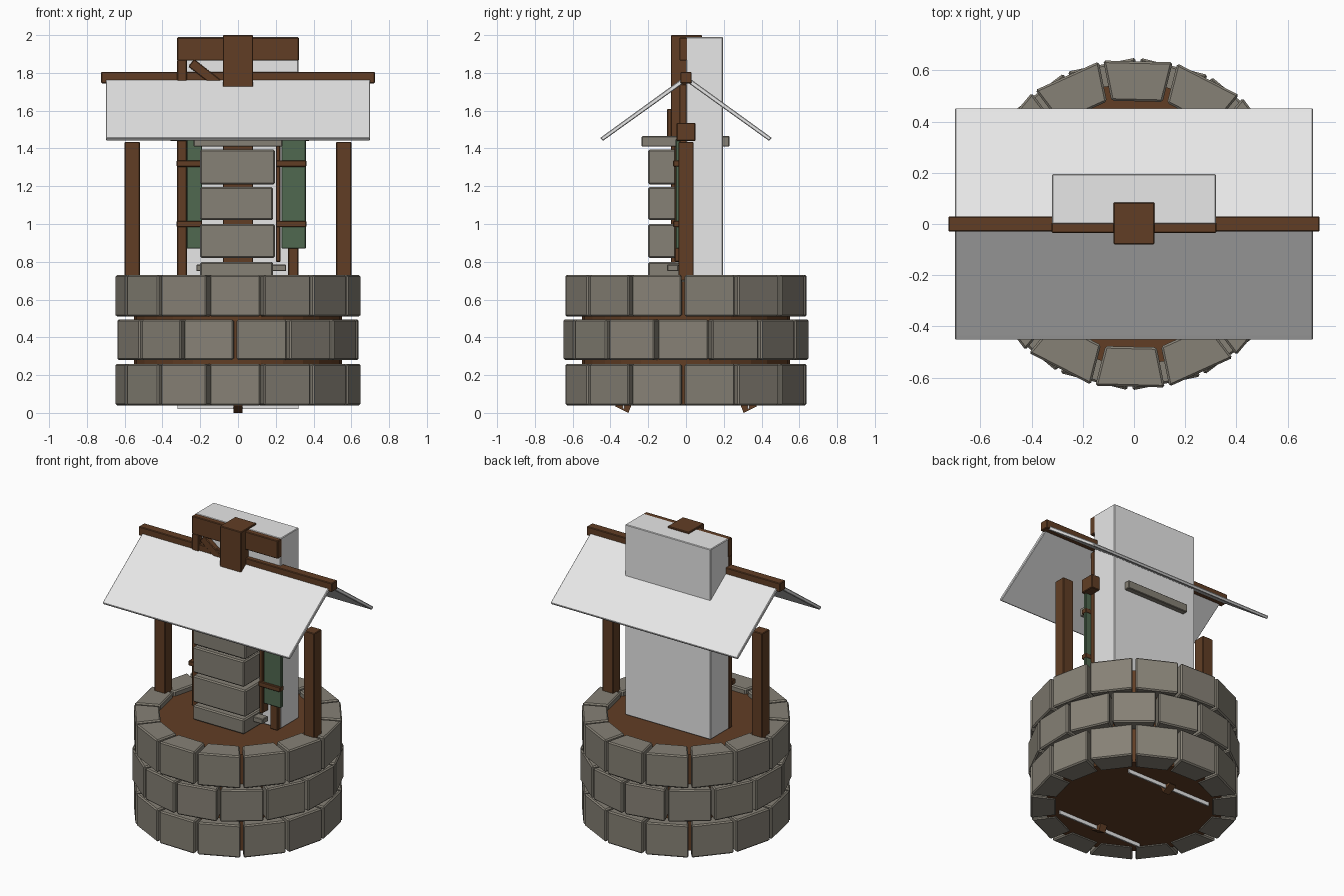
import bpy, bmesh, math
from mathutils import Matrix, Vector

cube = bpy.data.objects.get("Cube")
if cube:
    bpy.data.objects.remove(cube)


def material(name, rgb):
    m = bpy.data.materials.new(name)
    m.use_nodes = True
    m.diffuse_color = (*rgb, 1)
    m.node_tree.nodes["Principled BSDF"].inputs["Base Color"].default_value = (*rgb, 1)
    return m


STONE = material("grey_stone", (0.24, 0.22, 0.18))
WOOD = material("brown_wood", (0.12, 0.048, 0.018))
WHITE = material("white_plaster", (0.8, 0.8, 0.8))
GREEN = material("green_paint", (0.08, 0.14, 0.08))


def finish(name, bm, mat, bevel=0.0):
    bmesh.ops.recalc_face_normals(bm, faces=bm.faces)
    mesh = bpy.data.meshes.new(name)
    bm.to_mesh(mesh)
    bm.free()
    mesh.materials.append(mat)
    ob = bpy.data.objects.new(name, mesh)
    bpy.context.scene.collection.objects.link(ob)
    if bevel:
        mod = ob.modifiers.new("soft_edges", "BEVEL")
        mod.width = bevel
        mod.segments = 1
    return ob


def box(name, x, y, z, mat, bevel=0.004):
    """Box from its (low, high) ranges."""
    bm = bmesh.new()
    size = [r[1] - r[0] for r in (x, y, z)]
    mid = Vector([(r[0] + r[1]) / 2 for r in (x, y, z)])
    bmesh.ops.create_cube(bm, size=1, matrix=Matrix.Translation(mid) @ Matrix.Diagonal((*size, 1)))
    return finish(name, bm, mat, bevel)


def prism(name, outline, x, mat, bevel=0.004):
    """Side outline of (y, z) points, extruded along x."""
    bm = bmesh.new()
    face = bm.faces.new([bm.verts.new((x[0], y, z)) for y, z in outline])
    out = bmesh.ops.extrude_face_region(bm, geom=[face])
    verts = [g for g in out["geom"] if isinstance(g, bmesh.types.BMVert)]
    bmesh.ops.translate(bm, verts=verts, vec=(x[1] - x[0], 0, 0))
    return finish(name, bm, mat, bevel)


def stone_course(name, z, turn, count=14, inner=0.49, outer=0.65):
    """Ring of flat-faced wedge stones with narrow joints."""
    bm = bmesh.new()
    step = math.tau / count
    for i in range(count):
        mid = -math.pi / 2 + turn + i * step
        rings = []
        for h in z:
            ring = []
            for r, s in ((inner, -1), (outer, -1), (outer, 1), (inner, 1)):
                a = mid + s * (step / 2 - 0.009 / r)
                ring.append(bm.verts.new((r * math.cos(a), r * math.sin(a), h)))
            rings.append(ring)
        low, high = rings
        bm.faces.new(low)
        bm.faces.new(high)
        for k in range(4):
            n = (k + 1) % 4
            bm.faces.new((low[k], low[n], high[n], high[k]))
    return finish(name, bm, STONE, 0.008)


# Round stone wall around a wooden core
TURN = math.radians(-1.4)
HALF = math.pi / 14
stone_course("lower_stone_course", (0.04, 0.26), TURN)
stone_course("middle_stone_course", (0.28, 0.495), TURN + HALF)
stone_course("upper_stone_course", (0.51, 0.73), TURN)
bm = bmesh.new()
bmesh.ops.create_cone(bm, cap_ends=True, segments=28, radius1=0.55, radius2=0.55, depth=0.65,
                      matrix=Matrix.Translation((0, 0, 0.37)))
finish("wall_core", bm, WOOD)

# Side posts, ridge beam and king post
for side, s in (("right", -1), ("left", 1)):
    x = sorted((s * 0.52, s * 0.60))
    box(side + "_roof_post", x, (-0.04, 0.04), (0.70, 1.435), WOOD)
box("ridge_beam", (-0.725, 0.725), (-0.03, 0.03), (1.745, 1.805), WOOD)
box("king_post", (-0.08, 0.08), (-0.08, 0.085), (0.7, 2.0), WOOD)
box("cross_beam", (-0.36, 0.38), (-0.05, 0.05), (1.44, 1.535), WOOD)

# Pitched roof boards
for name, s in (("front_roof_board", -1), ("back_roof_board", 1)):
    prism(name, [(0, 1.755), (0, 1.785), (s * 0.435, 1.47), (s * 0.455, 1.455), (s * 0.44, 1.44)],
          (-0.7, 0.7), WHITE)

# Plaster chimney block with timber framing
box("plaster_block", (-0.32, 0.32), (0.0, 0.195), (0.70, 1.99), WHITE)
box("top_timber", (-0.322, 0.322), (-0.035, 0.008), (1.865, 1.987), WOOD)
box("right_timber", (-0.322, -0.27), (-0.035, 0.004), (0.70, 1.87), WOOD)
box("left_timber", (0.265, 0.32), (-0.035, 0.004), (0.70, 1.74), WOOD)
box("window_timber", (0.2, 0.225), (-0.06, 0.004), (0.80, 1.44), WOOD)
brace = box("diagonal_brace", (-0.2, 0.2), (-0.02, 0.02), (-0.025, 0.025), WOOD)
brace.location = (-0.09, -0.015, 1.73)
brace.rotation_euler.y = math.radians(38)

# Stacked stone pillar
heights = ((0.70, 0.80), (0.82, 1.0), (1.02, 1.195), (1.21, 1.395))
for i, z in enumerate(heights):
    edge = 0.185 if i % 2 == 0 else 0.195
    box(f"pillar_stone_{i + 1}", (-0.2, edge), (-0.2, 0.185), z, STONE, 0.008)
box("pillar_cap", (-0.235, 0.235), (-0.235, 0.23), (1.41, 1.465), STONE)
box("window_sill", (-0.22, 0.255), (-0.1, -0.04), (0.75, 0.785), STONE)
box("cap_peg", (-0.06, 0.06), (-0.1, -0.07), (1.46, 1.61), WOOD)

# Shutters with hinge straps
for side, x, strap in (("right", (-0.272, -0.19), (-0.325, -0.19)),
                       ("left", (0.23, 0.36), (0.2, 0.362))):
    box(side + "_shutter", x, (-0.055, -0.03), (0.87, 1.45), GREEN)
    for level, z in (("lower", 1.0), ("upper", 1.32)):
        box(f"{side}_{level}_hinge", strap, (-0.068, -0.028), (z - 0.017, z + 0.017), WOOD)

# Small feet and strips beneath the base
for end, s in (("front", -1), ("back", 1)):
    prism(end + "_foot", [(s * 0.36, 0.05), (s * 0.375, 0.035), (s * 0.305, 0.0), (s * 0.285, 0.05)],
          (-0.025, 0.025), WOOD, 0)
    y = sorted((s * 0.325, s * 0.335))
    box(end + "_base_strip", (-0.32, 0.32), y, (0.02, 0.05), WHITE, 0)
